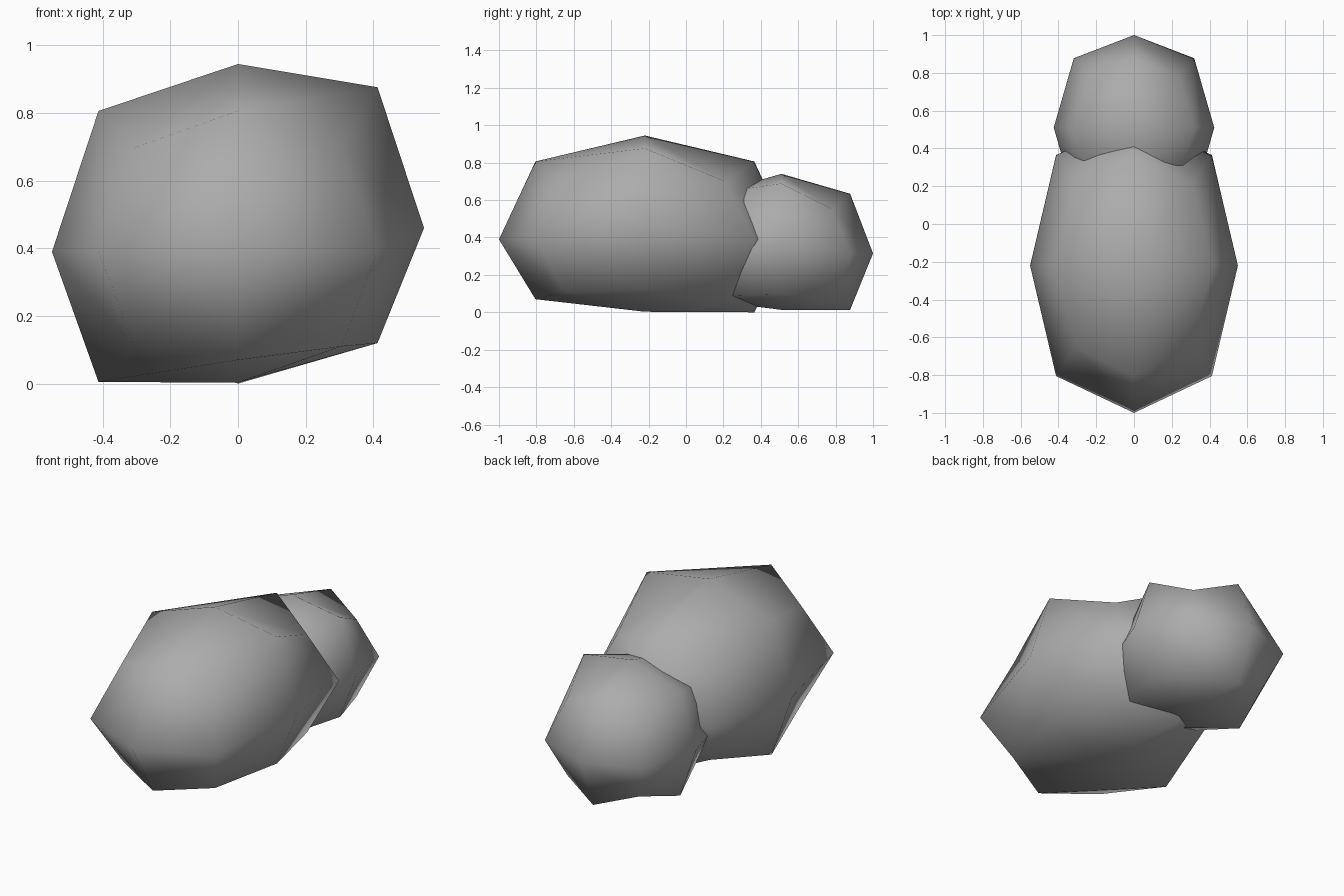
import bpy
import bmesh

cube = bpy.data.objects.get("Cube")
if cube:
    bpy.data.objects.remove(cube, do_unlink=True)

# One flat stone grey
grey = bpy.data.materials.new("stone_grey")
grey.use_nodes = True
colour = (0.41, 0.41, 0.41, 1.0)
grey.diffuse_color = colour
shader = next(n for n in grey.node_tree.nodes if n.type == 'BSDF_PRINCIPLED')
shader.inputs["Base Color"].default_value = colour


def boulder(name, centre, radius, lift, underside, corner):
    """Rounded low-poly cube with a lifted left ridge and a flattened underside.

    underside maps the (x, y) direction of a bottom vertex to its height.
    """
    bm = bmesh.new()
    bmesh.ops.create_cube(bm, size=2)
    bmesh.ops.subdivide_edges(bm, edges=bm.edges[:], cuts=1, use_grid_fill=True)

    # Pull edge and corner vertices inward, as one smooth subdivision would
    pull = {1: 1.0, 2: 0.75, 3: 5 / 9}
    for v in bm.verts:
        sx, sy, sz = (round(c) for c in v.co)
        k = pull[abs(sx) + abs(sy) + abs(sz)]
        v.co = [c + s * k * r for c, s, r in zip(centre, (sx, sy, sz), radius)]
        if sz < 0:
            v.co.z = underside.get((sx, sy), corner)
        elif sx > 0 and sy == 0:
            v.co.z += lift

    bmesh.ops.recalc_face_normals(bm, faces=bm.faces[:])
    for f in bm.faces:
        f.smooth = True
    mesh = bpy.data.meshes.new(name)
    bm.to_mesh(mesh)
    bm.free()
    mesh.materials.append(grey)
    obj = bpy.data.objects.new(name, mesh)
    bpy.context.collection.objects.link(obj)
    return obj


# Large front stone
boulder("large_stone", (0, -0.22, 0.39), (0.55, 0.78, 0.555), 0.07,
        {(0, 0): 0.003, (-1, 0): 0.005, (1, 0): 0.12, (0, -1): 0.07, (0, 1): 0.0},
        0.11)

# Small stone overlapping the back of the large one
boulder("small_stone", (0, 0.51, 0.315), (0.425, 0.49, 0.425), 0.055,
        {(0, 0): 0.013, (-1, 0): 0.013, (1, 0): 0.095, (0, -1): 0.06, (0, 1): 0.013},
        0.09)
